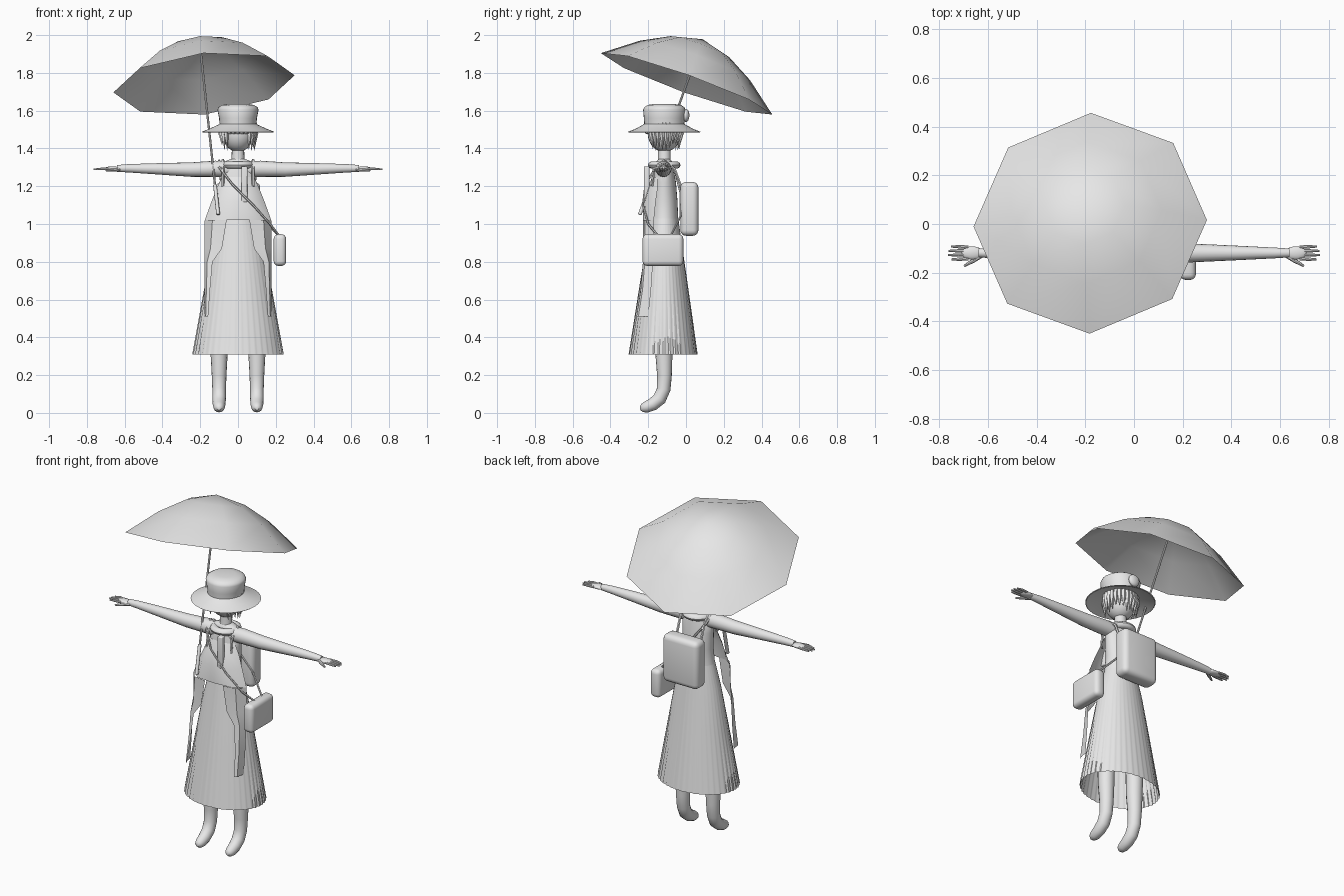
import bpy, bmesh, math, random
from mathutils import Vector, Matrix

if "Cube" in bpy.data.objects:
    bpy.data.objects.remove(bpy.data.objects["Cube"])

random.seed(4)
grey = bpy.data.materials.new("plain_grey")
grey.diffuse_color = (0.8, 0.8, 0.8, 1)
grey.use_nodes = True
grey.node_tree.nodes["Principled BSDF"].inputs["Base Color"].default_value = grey.diffuse_color
CY = -0.115  # body centre line in y


def finish(name, bm, smooth=True, solid=True):
    if solid:
        bmesh.ops.recalc_face_normals(bm, faces=bm.faces[:])
    me = bpy.data.meshes.new(name)
    bm.to_mesh(me)
    bm.free()
    me.materials.append(grey)
    ob = bpy.data.objects.new(name, me)
    bpy.context.collection.objects.link(ob)
    if smooth:
        bpy.ops.object.select_all(action='DESELECT')
        ob.select_set(True)
        bpy.context.view_layer.objects.active = ob
        bpy.ops.object.shade_smooth_by_angle(angle=math.radians(40))
    return ob


def skin_rings(bm, rings, caps=True):
    rows = [[bm.verts.new(p) for p in r] for r in rings]
    n = len(rows[0])
    for a, b in zip(rows, rows[1:]):
        for i in range(n):
            bm.faces.new((a[i], a[(i + 1) % n], b[(i + 1) % n], b[i]))
    if caps:
        bm.faces.new(rows[0][::-1])
        bm.faces.new(rows[-1])
    return rows


def lathe(name, prof, cy=CY, n=32, caps=True, smooth=True):
    """prof rows: z, half width x, half depth y"""
    bm = bmesh.new()
    skin_rings(bm, [[(rx * math.cos(2 * math.pi * i / n), cy + ry * math.sin(2 * math.pi * i / n), z)
                     for i in range(n)] for z, rx, ry in prof], caps)
    return finish(name, bm, smooth)


def add_tube(bm, path, n=12):
    """path rows: x, y, z, radius"""
    pts = [Vector(p[:3]) for p in path]
    rings, u = [], None
    for k, p in enumerate(pts):
        d = (pts[min(k + 1, len(pts) - 1)] - pts[max(k - 1, 0)]).normalized()
        if u is None:
            u = d.cross(Vector((0, 0, 1)) if abs(d.z) < 0.8 else Vector((0, 1, 0)))
        u = (u - d * u.dot(d)).normalized()
        v = d.cross(u)
        r = path[k][3]
        rings.append([p + r * (math.cos(2 * math.pi * i / n) * u + math.sin(2 * math.pi * i / n) * v)
                      for i in range(n)])
    skin_rings(bm, rings)


def tube(name, path, n=12):
    bm = bmesh.new()
    add_tube(bm, path, n)
    return finish(name, bm)


def ball(name, loc, size):
    bm = bmesh.new()
    bmesh.ops.create_uvsphere(bm, u_segments=24, v_segments=14, radius=1,
                              matrix=Matrix.Translation(loc) @ Matrix.Diagonal((*size, 1)))
    return finish(name, bm)


def box(name, loc, size, bevel):
    bm = bmesh.new()
    bmesh.ops.create_cube(bm, size=1, matrix=Matrix.Translation(loc) @ Matrix.Diagonal((*size, 1)))
    bmesh.ops.bevel(bm, geom=bm.edges[:], offset=bevel, segments=4, profile=0.5, affect='EDGES')
    return finish(name, bm)


# umbrella canopy: eight-sided open dome, tilted
axis = Vector((-0.098, 0.336, 0.936)).normalized()
ux = Vector((0.955, 0.03, 0.1))
ux = (ux - axis * ux.dot(axis)).normalized()
uy = axis.cross(ux)
rim = Vector((-0.18, 0.003, 1.742))
bm = bmesh.new()
rings = [[rim + axis * h + r * (math.cos(i * math.pi / 4) * ux + math.sin(i * math.pi / 4) * uy)
          for i in range(8)] for r, h in ((0.482, 0), (0.31, 0.132), (0.165, 0.21))]
last = skin_rings(bm, rings, caps=False)[-1]
tip = bm.verts.new(rim + axis * 0.252)
for i in range(8):
    bm.faces.new((last[i], last[(i + 1) % 8], tip))
finish("umbrella_canopy", bm)

# umbrella shaft and grip
top, end = rim + axis * 0.245, Vector((-0.105, -0.245, 1.05))
mid = top.lerp(end, 0.83)
tube("umbrella_shaft", [(*top, 0.006), (*mid, 0.006)], 8)
tube("umbrella_grip", [(*mid, 0.01), (*end, 0.01)], 10)

# hat: brim and crown with a band, plus round trim at the back
lathe("hat", [(1.52, 0.1, 0.105), (1.485, 0.188, 0.188), (1.488, 0.192, 0.192), (1.505, 0.15, 0.15),
              (1.525, 0.106, 0.114), (1.53, 0.098, 0.106), (1.56, 0.1, 0.108), (1.605, 0.109, 0.112),
              (1.618, 0.104, 0.106), (1.63, 0.085, 0.088), (1.636, 0.05, 0.05)])
ball("hat_trim", (0, 0.0, 1.575), (0.035, 0.018, 0.035))

# head and neck
ball("head", (0, CY, 1.48), (0.084, 0.088, 0.098))
lathe("neck", [(1.28, 0.045, 0.042), (1.34, 0.034, 0.034), (1.43, 0.032, 0.034)], n=16)

# hair: pointed locks around the sides and back, short fringe in front
bm = bmesh.new()
for i in range(26):
    a = 2 * math.pi * i / 26 - math.pi / 2
    front = i if i < 13 else 26 - i
    low = 1.475 if front < 3 else random.uniform(1.385, 1.43)
    c, s = math.cos(a), math.sin(a)
    add_tube(bm, [(0.086 * c, CY + 0.082 * s, 1.535, 0.014), (0.094 * c, CY + 0.09 * s, 1.48, 0.014),
                  (0.086 * c, CY + 0.08 * s, low, 0.001)], 5)
finish("hair_locks", bm)

# torso
lathe("torso", [(0.98, 0.112, 0.078), (1.02, 0.1, 0.074), (1.12, 0.09, 0.07), (1.22, 0.096, 0.062),
                (1.3, 0.1, 0.048), (1.33, 0.075, 0.042), (1.345, 0.035, 0.03)], n=28)

# pleated skirt, open at the hem
bm = bmesh.new()
n, rows = 120, []
for z, rx, ry in ((1.03, 0.1, 0.074), (0.9, 0.134, 0.093), (0.65, 0.178, 0.13), (0.31, 0.236, 0.178)):
    f = (1.03 - z) / 0.72
    ring = []
    for i in range(n):
        a = 2 * math.pi * i / n
        k = 1 + 0.028 * f * (0, 1, 0.6)[i % 3]
        ring.append((k * rx * math.cos(a), CY - 0.006 * f + k * ry * math.sin(a), z))
    rows.append(ring)
skin_rings(bm, rows, caps=False)
finish("skirt", bm)

# open overcoat front: closed over the chest, parting into two long flaps
bm = bmesh.new()
# rows: z, outer x, inner x, front y, outer edge y
coat = ((1.25, 0.085, 0, -0.178, -0.15), (1.19, 0.112, 0, -0.205, -0.15), (1.12, 0.14, 0, -0.225, -0.16),
        (1.02, 0.176, 0, -0.228, -0.17), (1.02, 0.176, 0.06, -0.228, -0.17), (0.87, 0.178, 0.085, -0.228, -0.17),
        (0.8, 0.178, 0.135, -0.228, -0.175), (0.65, 0.178, 0.148, -0.24, -0.185), (0.51, 0.178, 0.158, -0.262, -0.2))
for s in (-1, 1):
    grid = []
    for z, xo, xi, yf, yo in coat:
        m = xi + (xo - xi) * 0.65
        grid.append([bm.verts.new((s * x, y, z)) for x, y in ((xi, yf), (m, yf + 0.01), (xo, yo))])
    for k, (a, b) in enumerate(zip(grid, grid[1:])):
        if k != 3:
            for j in range(2):
                q = (a[j], b[j], b[j + 1], a[j + 1])
                bm.faces.new(q if s > 0 else q[::-1])
bmesh.ops.remove_doubles(bm, verts=bm.verts[:], dist=0.0005)
finish("overcoat", bm, solid=False)

# neck scarf and its hanging end
bm = bmesh.new()
skin_rings(bm, [[((0.062 + 0.024 * math.cos(t)) * math.cos(a), CY + (0.062 + 0.024 * math.cos(t)) * math.sin(a),
                  1.312 + 0.02 * math.sin(t)) for t in [j * math.pi / 5 for j in range(10)]]
                for a in [i * math.pi / 14 for i in range(29)]], caps=False)
bmesh.ops.remove_doubles(bm, verts=bm.verts[:], dist=0.0005)
finish("scarf", bm)
box("scarf_end", (0.034, -0.208, 1.21), (0.032, 0.03, 0.19), 0.006)

for s, side in ((-1, "left"), (1, "right")):
    # arm with wrist
    tube(side + "_arm", [(s * x, CY - 0.004, z, r) for x, z, r in
                         ((0.04, 1.29, 0.042), (0.12, 1.292, 0.043), (0.25, 1.288, 0.038),
                          (0.42, 1.292, 0.03), (0.58, 1.295, 0.022), (0.64, 1.294, 0.018))], 16)
    # palm, fingers and thumb
    ball(side + "_palm", (s * 0.665, CY - 0.004, 1.292), (0.045, 0.027, 0.013))
    bm = bmesh.new()
    for k, tipx in enumerate((0.75, 0.765, 0.763, 0.752)):
        y = -0.142 + k * 0.0155
        add_tube(bm, [(s * 0.68, y, 1.292, 0.007), (s * 0.72, y * 1.12 + 0.014, 1.292, 0.007),
                      (s * tipx, y * 1.12 + 0.014, 1.289, 0.004)], 8)
    add_tube(bm, [(s * 0.625, -0.128, 1.29, 0.01), (s * 0.66, -0.15, 1.286, 0.009),
                  (s * 0.698, -0.173, 1.283, 0.005)], 8)
    finish(side + "_fingers", bm)
    # leg bending forward into the foot
    tube(side + "_leg", [(s * 0.1, y, z, r) for y, z, r in
                         ((-0.115, 0.6, 0.052), (-0.117, 0.31, 0.045), (-0.114, 0.2, 0.039),
                          (-0.118, 0.125, 0.036), (-0.14, 0.075, 0.036), (-0.175, 0.046, 0.034),
                          (-0.21, 0.031, 0.03), (-0.232, 0.025, 0.022), (-0.243, 0.023, 0.009))], 16)
    # backpack shoulder strap
    tube(side + "_backpack_strap", [(s * 0.08, y, z, 0.008) for y, z in
                                    ((-0.02, 1.18), (-0.06, 1.29), (CY, 1.337), (-0.17, 1.29), (-0.18, 1.2))], 6)

# backpack and side bag
box("backpack", (0, 0.018, 1.08), (0.235, 0.095, 0.285), 0.03)
box("side_bag", (0.222, -0.122, 0.862), (0.066, 0.216, 0.168), 0.025)

# side bag strap, crossing the body to the far shoulder
tube("bag_strap_front", [(0.215, -0.15, 0.94, 0.006), (0.17, -0.2, 1.0, 0.006), (0.08, -0.228, 1.1, 0.006),
                         (-0.03, -0.215, 1.21, 0.006), (-0.1, -0.16, 1.3, 0.006), (-0.1, CY, 1.337, 0.006)], 6)
tube("bag_strap_back", [(0.215, -0.08, 0.94, 0.006), (0.12, -0.03, 1.04, 0.006), (0, -0.03, 1.17, 0.006),
                        (-0.09, -0.06, 1.29, 0.006), (-0.1, CY, 1.337, 0.006)], 6)
